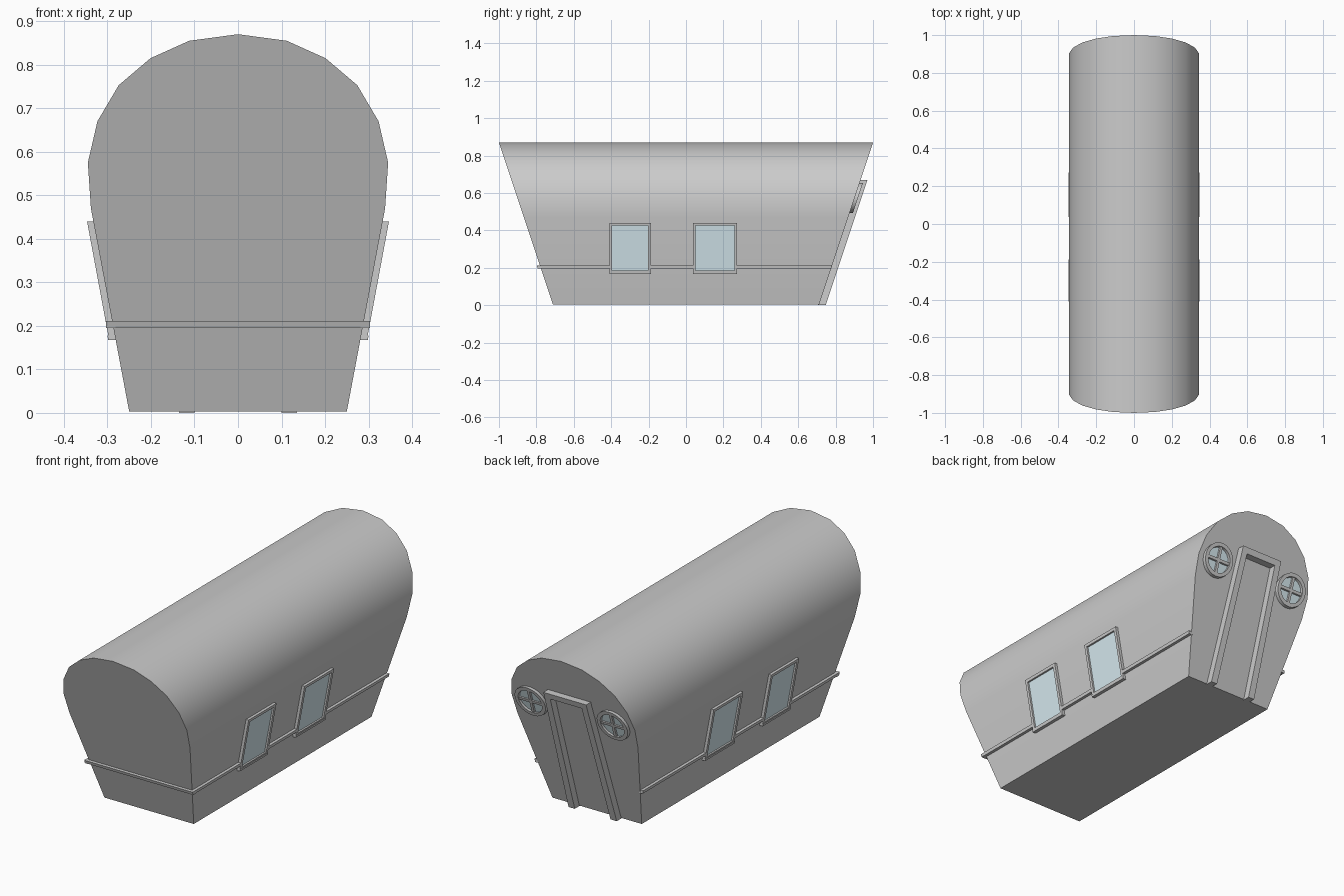
import bpy, bmesh
from math import sin, cos, pi, radians

if "Cube" in bpy.data.objects:
    bpy.data.objects.remove(bpy.data.objects["Cube"])

# Sloped wall surfaces: (along, height, outward offset) -> world position
def side(s):
    return lambda a, z, d: (s * (0.25 + 0.186 * z + d), a, z)

def end(s):
    return lambda a, z, d: (a, s * (0.71 + z / 3 + d), z)

def make(name, verts, faces, colour=None, smooth=False):
    mesh = bpy.data.meshes.new(name)
    mesh.from_pydata(verts, [], faces)
    bm = bmesh.new()
    bm.from_mesh(mesh)
    bmesh.ops.recalc_face_normals(bm, faces=bm.faces)
    bm.to_mesh(mesh)
    bm.free()
    ob = bpy.data.objects.new(name, mesh)
    bpy.context.collection.objects.link(ob)
    if colour:
        mesh.materials.append(colour)
    if smooth:
        bpy.ops.object.select_all(action='DESELECT')
        ob.select_set(True)
        bpy.context.view_layer.objects.active = ob
        bpy.ops.object.shade_smooth_by_angle(angle=radians(30))
    return ob

# Extrude outlines (on a wall) from offset d0 to d1
def slabs(name, wall, outlines, d0, d1, colour=None):
    verts, faces = [], []
    for pts in outlines:
        b, n = len(verts), len(pts)
        verts += [wall(a, z, d) for d in (d0, d1) for a, z in pts]
        faces += [tuple(b + i for i in range(n)), tuple(b + n + i for i in range(n))]
        faces += [(b + i, b + (i + 1) % n, b + n + (i + 1) % n, b + n + i) for i in range(n)]
    return make(name, verts, faces, colour)

def rect(a0, a1, z0, z1):
    return [(a0, z0), (a1, z0), (a1, z1), (a0, z1)]

def frame_rects(a0, a1, z0, z1, t):
    return [rect(a0, a0 + t, z0, z1), rect(a1 - t, a1, z0, z1),
            rect(a0 + t, a1 - t, z0, z0 + t), rect(a0 + t, a1 - t, z1 - t, z1)]

glass = bpy.data.materials.new("glass")
glass.diffuse_color = (0.7, 0.85, 0.9, 1)
glass.use_nodes = True
glass.node_tree.nodes["Principled BSDF"].inputs["Base Color"].default_value = glass.diffuse_color

# Barrel-roofed body with leaning ends
half = [(0.25, 0.003), (0.338, 0.47), (0.345, 0.575), (0.323, 0.67),
        (0.274, 0.753), (0.201, 0.815), (0.112, 0.855)]
prof = half + [(0, 0.87)] + [(-x, z) for x, z in reversed(half)]
n = len(prof)
make("body", [end(s)(x, z, 0) for s in (-1, 1) for x, z in prof],
     [tuple(range(n)), tuple(range(n, 2 * n))] +
     [(i, (i + 1) % n, n + (i + 1) % n, n + i) for i in range(n)], smooth=True)

# Trim rail round the front and both sides
slabs("front_rail", end(-1), [rect(-0.303, 0.303, 0.195, 0.211)], -0.005, 0.017)
for s, tag in ((1, "right"), (-1, "left")):
    wall = side(s)
    slabs(tag + "_rail", wall, [rect(-0.793, 0.777, 0.195, 0.211)], -0.005, 0.015)
    # Side windows
    for i, (a0, a1) in enumerate(((-0.41, -0.187), (0.037, 0.273))):
        name = f"{tag}_window_{i + 1}"
        slabs(name + "_frame", wall, frame_rects(a0, a1, 0.17, 0.44, 0.015), -0.005, 0.015)
        slabs(name + "_sill", wall, [rect(a0, a1, 0.167, 0.178)], -0.005, 0.017)
        # pane stands proud enough to hide the rail behind it
        slabs(name + "_glass", wall, [rect(a0 + 0.012, a1 - 0.012, 0.182, 0.428)],
              -0.005, 0.006, glass)
        # cut the rail where the window sits
        rail = bpy.data.objects[tag + "_rail"]
        bm = bmesh.new()
        bm.from_mesh(rail.data)
        for y in (a0 + 0.008, a1 - 0.008):
            bmesh.ops.bisect_plane(bm, geom=bm.verts[:] + bm.edges[:] + bm.faces[:],
                                   plane_co=(0, y, 0), plane_no=(0, 1, 0))
        gone = [f for f in bm.faces if a0 < f.calc_center_median().y < a1]
        bmesh.ops.delete(bm, geom=gone, context='FACES')
        bm.to_mesh(rail.data)
        bm.free()

# Door surround on the back wall
back = end(1)
posts = [[(s * 0.135, 0), (s * 0.1, 0), (s * 0.088, 0.64), (s * 0.12, 0.64)] for s in (1, -1)]
slabs("door_frame", back, posts + [rect(-0.12, 0.12, 0.64, 0.67)], -0.005, 0.037)

# Round back windows with cross bars
def circle(cx, cz, r, k=24):
    return [(cx + r * cos(2 * pi * i / k), cz + 0.949 * r * sin(2 * pi * i / k)) for i in range(k)]

for s, tag in ((1, "right"), (-1, "left")):
    cx, cz, k = s * 0.23, 0.573, 24
    loops = [(0.085, -0.005), (0.085, 0.018), (0.066, 0.018), (0.066, -0.005)]
    verts = [back(a, z, d) for r, d in loops for a, z in circle(cx, cz, r)]
    faces = [(j * k + i, j * k + (i + 1) % k, (j + 1) % 4 * k + (i + 1) % k, (j + 1) % 4 * k + i)
             for j in range(4) for i in range(k)]
    make(tag + "_round_window_frame", verts, faces, smooth=True)
    slabs(tag + "_round_window_glass", back, [circle(cx, cz, 0.067)], -0.005, 0.004, glass)
    slabs(tag + "_round_window_bars", back,
          [rect(cx - 0.007, cx + 0.007, cz - 0.064, cz + 0.064),
           rect(cx - 0.068, cx - 0.007, cz - 0.007, cz + 0.007),
           rect(cx + 0.007, cx + 0.068, cz - 0.007, cz + 0.007)], -0.002, 0.014)
